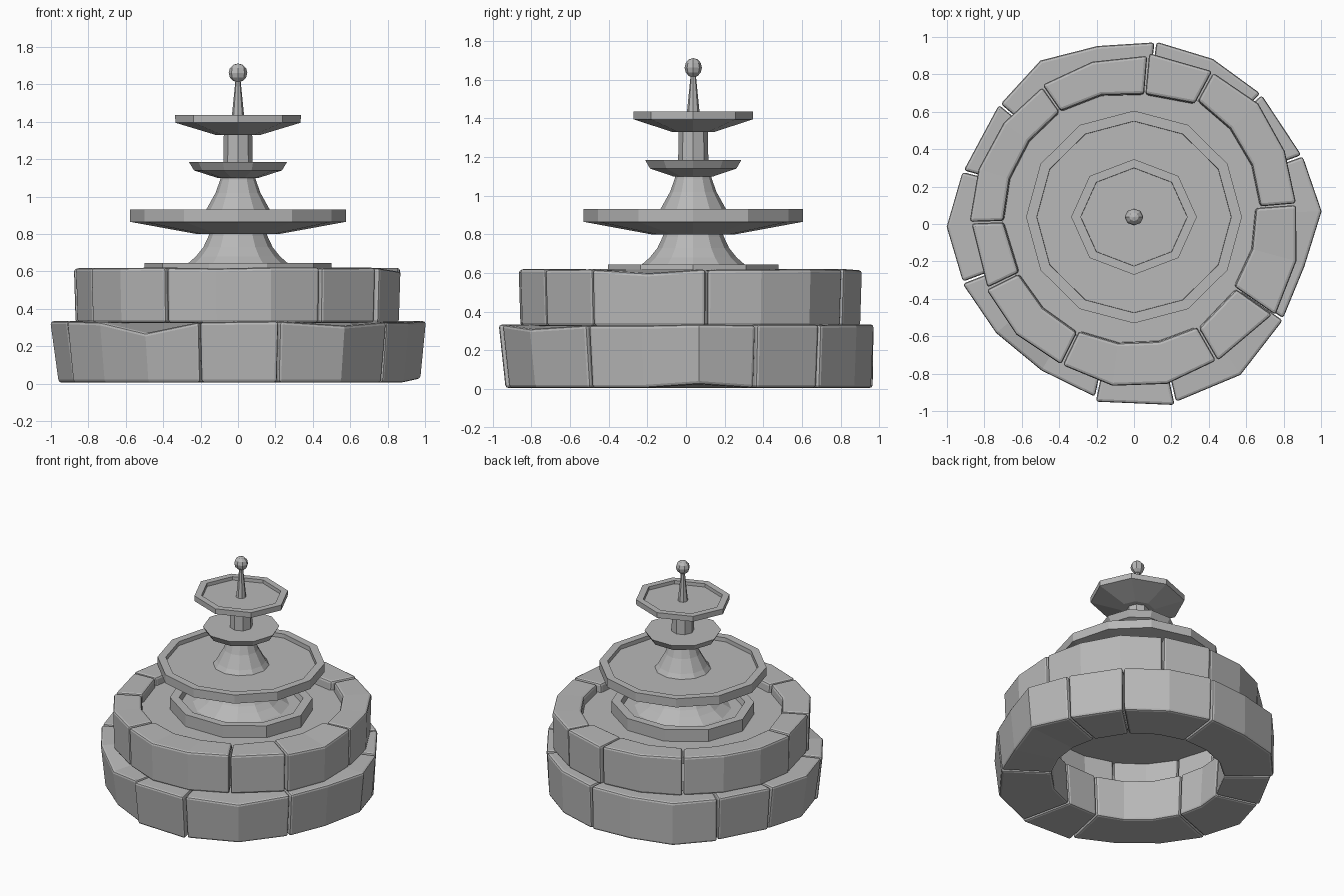
import bpy, bmesh, random
from math import sin, cos, tau, radians

random.seed(4)
cube = bpy.data.objects.get("Cube")
if cube:
    bpy.data.objects.remove(cube)

CY = 0.0375  # the fountain axis sits slightly behind the origin

stone_grey = bpy.data.materials.new("stone_grey")
stone_grey.use_nodes = True
GREY = (0.48, 0.48, 0.48, 1)
stone_grey.diffuse_color = GREY
stone_grey.node_tree.nodes["Principled BSDF"].inputs["Base Color"].default_value = GREY


def finish(bm, name):
    bmesh.ops.recalc_face_normals(bm, faces=bm.faces)
    mesh = bpy.data.meshes.new(name)
    bm.to_mesh(mesh)
    bm.free()
    mesh.materials.append(stone_grey)
    obj = bpy.data.objects.new(name, mesh)
    obj.location.y = CY
    bpy.context.collection.objects.link(obj)
    return obj


def lathe(name, profile, sides, depth=1.0):
    """Turn a (radius, height) profile into a faceted solid with capped ends."""
    bm = bmesh.new()
    rings = [[bm.verts.new((r * cos(tau * i / sides), depth * r * sin(tau * i / sides), z))
              for i in range(sides)] for r, z in profile]
    for low, high in zip(rings, rings[1:]):
        for i in range(sides):
            j = (i + 1) % sides
            bm.faces.new((low[i], low[j], high[j], high[i]))
    bm.faces.new(rings[0][::-1])
    bm.faces.new(rings[-1])
    return finish(bm, name)


def stone(name, start, end, radii, inner, z0, z1, foot, dents):
    """Curved block: one four-cornered section per outer radius."""
    bm = bmesh.new()
    gap = 0.3
    sections = []
    last = len(radii) - 1
    for k, r in enumerate(radii):
        a = radians(start + gap + (end - start - 2 * gap) * k / last)
        drop, lift = dents.get(k, (0, 0))
        top = z1 - random.uniform(0, 0.008)
        ri = inner[0] + (inner[1] - inner[0]) * k / last
        corners = ((ri - 0.02, z0), (r * foot, z0 + lift), (r, top - drop), (ri, top))
        sections.append([bm.verts.new((q * cos(a), q * sin(a), z)) for q, z in corners])
    for s, t in zip(sections, sections[1:]):
        for i in range(4):
            j = (i + 1) % 4
            bm.faces.new((s[i], s[j], t[j], t[i]))
    bm.faces.new(sections[0])
    bm.faces.new(sections[-1][::-1])
    obj = finish(bm, name)
    bevel = obj.modifiers.new("worn_edges", "BEVEL")
    bevel.width = 0.016
    bevel.segments = 2
    bevel.limit_method = "ANGLE"
    bevel.angle_limit = radians(42)


# Lower ring: start angle, outer radii, inner radii at both ends, foot taper,
# chipped sections as (top drop, bottom lift)
EVEN = (.61, .61)
lower = [
    (20, (.955, .945), EVEN, .98, {}),
    (44, (.945, .945, .945), EVEN, .985, {}),
    (83, (.94, .935, .975, .935), EVEN, .995, {}),
    (140, (.94, .945), EVEN, .97, {}),
    (165, (.95, 1.005, .98), EVEN, .955, {}),
    (201, (.985, .965, .96, .985), EVEN, .965, {2: (.06, 0)}),
    (258, (1.01, 1.03), EVEN, .965, {}),
    (282.5, (1.015, 1.02, .97), EVEN, .965, {1: (.02, 0)}),
    (325.5, (.965, .95, 1.005, .96), EVEN, .97, {2: (0, .02)}),
]
# Upper ring
upper = [
    (4.5, (.87, .88, .9, .88), (.68, .71), .99, {}),
    (61.5, (.885, .88), (.69, .66), .99, {}),
    (85, (.865, .86, .86), (.66, .69), .99, {}),
    (125, (.85, .86, .87, .88), (.69, .7), .99, {}),
    (182, (.87, .87), (.7, .685), .99, {}),
    (206, (.88, .89, .88), (.69, .69), .99, {}),
    (244, (.88, .91, .91, .885), (.68, .68), .99, {}),
    (300, (.89, .905), (.69, .67), .99, {}),
    (325, (.92, .9, .87), (.655, .655), .99, {1: (.02, 0)}),
]
for label, ring, z0, z1 in (("lower_stone", lower, 0.005, 0.335),
                            ("upper_stone", upper, 0.325, 0.622)):
    for n, (start, radii, inner, foot, dents) in enumerate(ring):
        end = ring[(n + 1) % len(ring)][0]
        end += 360 if end < start else 0
        stone(f"{label}_{n + 1}", start, end, radii, inner, z0, z1, foot, dents)

# Floor of the basin
lathe("basin_floor", [(.71, .5), (.71, .555)], 24)

# Central pedestal and tiers
lathe("base_plate", [(.5, .545), (.5, .645), (.435, .645), (.425, .605)], 10, .93)
lathe("lower_pedestal", [(.34, .6), (.265, .645), (.225, .68), (.185, .73),
                         (.157, .79), (.145, .83)], 12)
lathe("large_bowl", [(.22, .80), (.577, .865), (.577, .93), (.52, .93), (.519, .9)], 12, .985)
lathe("middle_pedestal", [(.2, .89), (.17, .93), (.12, 1.02), (.095, 1.09), (.09, 1.12)], 12)
lathe("small_dish", [(.11, 1.10), (.235, 1.14), (.262, 1.185)], 10)
lathe("upper_column", [(.078, 1.18), (.076, 1.34)], 8)
lathe("top_bowl", [(.12, 1.33), (.335, 1.395), (.336, 1.435), (.285, 1.435), (.284, 1.41)], 8, .92)
lathe("spire", [(.036, 1.40), (.028, 1.48), (.013, 1.63)], 8)

# Ball finial
bm = bmesh.new()
bmesh.ops.create_uvsphere(bm, u_segments=8, v_segments=6, radius=0.05)
bmesh.ops.scale(bm, vec=(1, 0.9, 1), verts=bm.verts)
finish(bm, "finial_ball").location.z = 1.662
